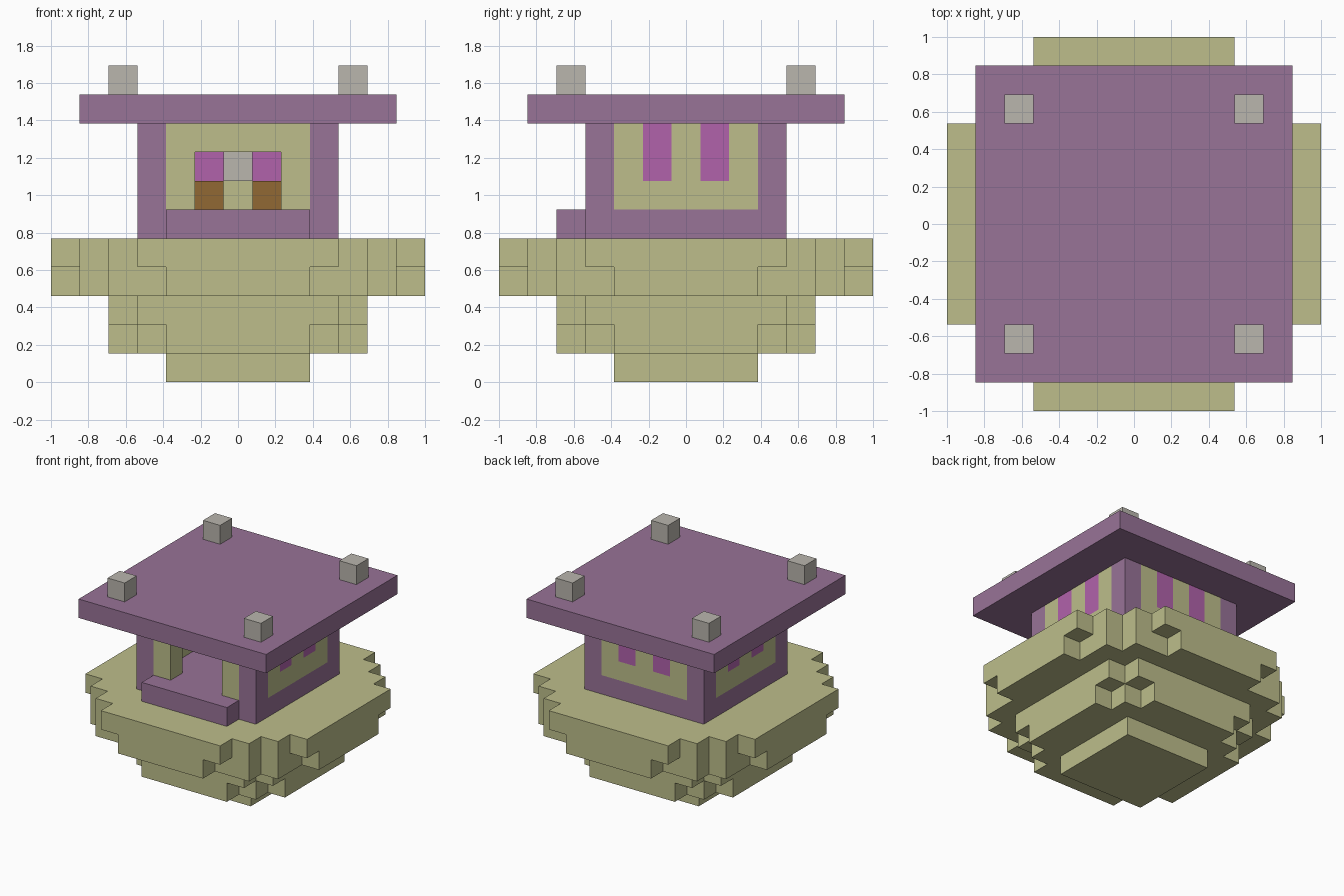
import bpy
import bmesh
from math import pi
from mathutils import Matrix, Vector

V = 2 / 13  # size of one block

cube = bpy.data.objects.get("Cube")
if cube:
    bpy.data.objects.remove(cube, do_unlink=True)


def linear(c):
    c /= 255
    return c / 12.92 if c < 0.04045 else ((c + 0.055) / 1.055) ** 2.4


def material(name, r, g, b):
    mat = bpy.data.materials.new(name)
    mat.use_nodes = True
    colour = (linear(r), linear(g), linear(b), 1)
    mat.diffuse_color = colour
    bsdf = next(n for n in mat.node_tree.nodes if n.type == 'BSDF_PRINCIPLED')
    bsdf.inputs["Base Color"].default_value = colour
    return mat


SAND = material("pale_sand", 189, 190, 139)
PURPLE = material("dusty_purple", 152, 115, 151)
PINK = material("magenta_pink", 177, 98, 171)
GREY = material("warm_grey", 186, 182, 174)
BROWN = material("wood_brown", 145, 105, 52)


def finish(bm, name, *mats):
    bmesh.ops.recalc_face_normals(bm, faces=bm.faces[:])
    mesh = bpy.data.meshes.new(name)
    bm.to_mesh(mesh)
    bm.free()
    for mat in mats:
        mesh.materials.append(mat)
    obj = bpy.data.objects.new(name, mesh)
    bpy.context.collection.objects.link(obj)
    return obj


def box_bm(lo, hi):
    """Box between two corners, measured in blocks."""
    bm = bmesh.new()
    lo, hi = Vector(lo) * V, Vector(hi) * V
    mat = Matrix.Translation((lo + hi) / 2) @ Matrix.Diagonal((*(hi - lo), 1))
    bmesh.ops.create_cube(bm, size=1, matrix=mat)
    return bm


def box(name, lo, hi, mat):
    return finish(box_bm(lo, hi), name, mat)


def stepped_layer(name, z, corners):
    """One block high slab whose outline steps through the corners, four times around."""
    outline = []
    for i, (x, y) in enumerate(corners):
        outline.append((x, y))
        if i + 1 < len(corners):
            outline.append((corners[i + 1][0], y))
    bm = bmesh.new()
    verts = []
    for turn in range(4):
        rot = Matrix.Rotation(turn * pi / 2, 3, 'Z')
        verts += [bm.verts.new(rot @ Vector((x, y, z)) * V) for x, y in outline]
    face = bm.faces.new(verts)
    top = bmesh.ops.extrude_face_region(bm, geom=[face])["geom"]
    bmesh.ops.translate(bm, vec=(0, 0, V),
                        verts=[g for g in top if isinstance(g, bmesh.types.BMVert)])
    finish(bm, name, SAND)


def window_wall(name, angle):
    """Sand wall with two pink stripes hanging from the top edge."""
    bm = box_bm((-2.5, 2.5, 6), (2.5, 3.5, 9))
    cuts = [((x, 0, 0), (1, 0, 0)) for x in (-1.5, -0.5, 0.5, 1.5)] + [((0, 0, 7), (0, 0, 1))]
    for co, no in cuts:
        bmesh.ops.bisect_plane(bm, geom=bm.verts[:] + bm.edges[:] + bm.faces[:],
                               plane_co=Vector(co) * V, plane_no=no)
    for f in bm.faces:
        c = f.calc_center_median() / V
        f.material_index = int(0.5 < abs(c.x) < 1.5 and c.z > 7)
    bmesh.ops.rotate(bm, verts=bm.verts[:], matrix=Matrix.Rotation(angle, 3, 'Z'))
    finish(bm, name, SAND, PINK)


# Stepped bowl
stepped_layer("bowl_foot", 0, [(2.5, 2.5)])
stepped_layer("bowl_lower", 1, [(4.5, 2.5), (3.5, 3.5), (2.5, 4.5)])
stepped_layer("bowl_middle", 2, [(4.5, 3.5), (3.5, 4.5)])
stepped_layer("bowl_upper", 3, [(6.5, 2.5), (5.5, 4.5), (4.5, 5.5), (2.5, 6.5)])
stepped_layer("bowl_rim", 4, [(6.5, 3.5), (5.5, 4.5), (4.5, 5.5), (3.5, 6.5)])

# House floor, front step and roof
box("house_floor", (-3.5, -3.5, 5), (3.5, 3.5, 6), PURPLE)
box("front_step", (-2.5, -4.5, 5), (2.5, -3.5, 6), PURPLE)
box("roof", (-5.5, -5.5, 9), (5.5, 5.5, 10), PURPLE)

# Corner posts and roof knobs
for sx, side in ((-1, "right"), (1, "left")):
    for sy, end in ((-1, "front"), (1, "back")):
        x, y = sx * 3, sy * 3
        box(f"{end}_{side}_post", (x - 0.5, y - 0.5, 6), (x + 0.5, y + 0.5, 9), PURPLE)
        x, y = sx * 4, sy * 4
        box(f"{end}_{side}_knob", (x - 0.5, y - 0.5, 10), (x + 0.5, y + 0.5, 11), GREY)

# Striped walls
window_wall("back_wall", 0)
window_wall("left_wall", -pi / 2)
window_wall("right_wall", pi / 2)

# Front doorway and the things inside
box("door_lintel", (-2.5, -3.5, 8), (2.5, -2.5, 9), SAND)
for x, side in ((-1, "right"), (1, "left")):
    box(f"door_jamb_{side}", (x * 2 - 0.5, -3.5, 6), (x * 2 + 0.5, -2.5, 8), SAND)
    box(f"seat_{side}", (x - 0.5, 1.5, 6), (x + 0.5, 2.5, 7), BROWN)
box("inner_lamp", (-0.5, 1.5, 7), (0.5, 2.5, 8), GREY)
